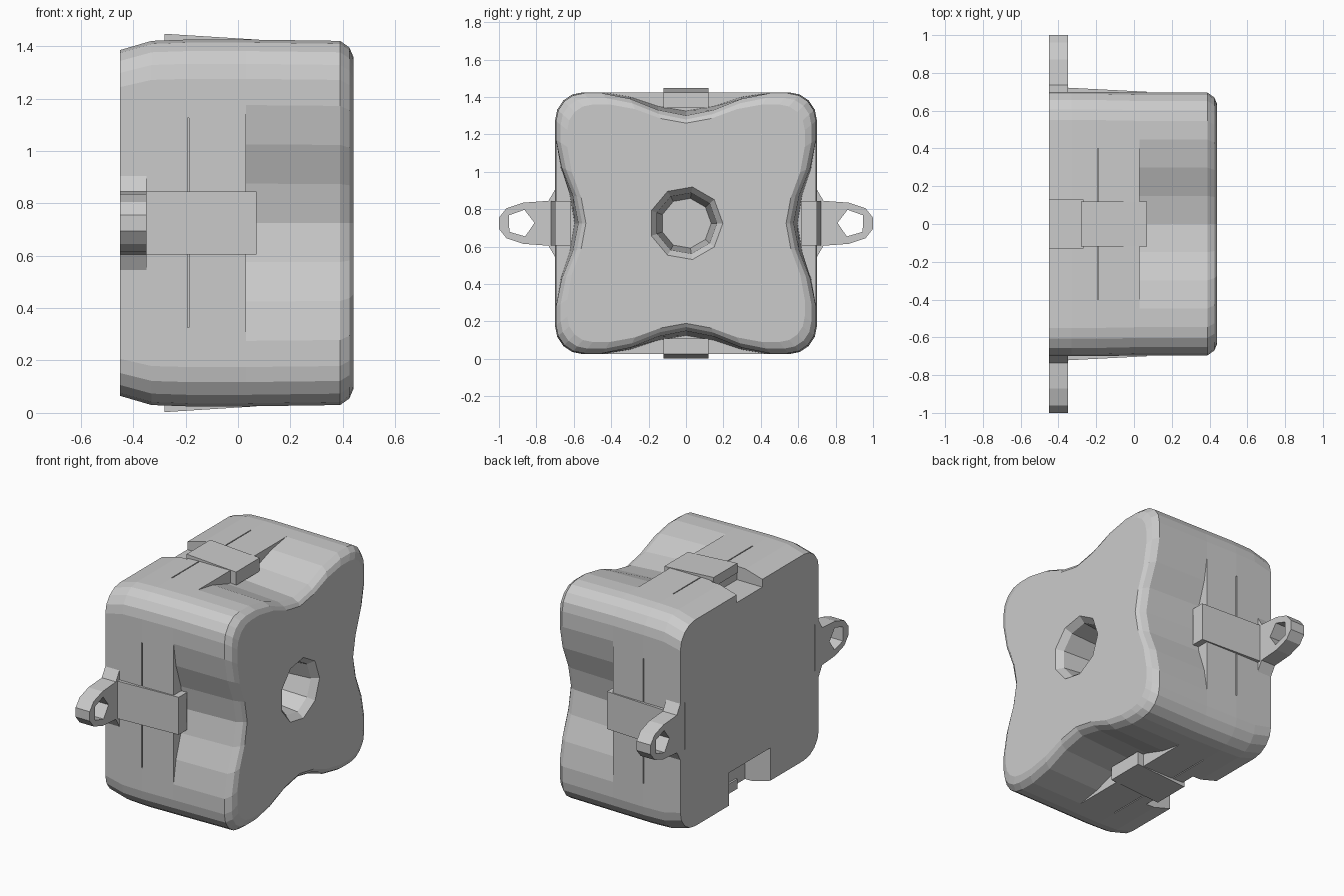
import bpy, bmesh
from math import sin, cos, pi
from mathutils import Matrix, Vector

if "Cube" in bpy.data.objects:
    bpy.data.objects.remove(bpy.data.objects["Cube"])

CZ = 0.725  # height of the housing axis


def make(name, bm):
    bmesh.ops.remove_doubles(bm, verts=bm.verts, dist=1e-4)
    bmesh.ops.recalc_face_normals(bm, faces=bm.faces)
    me = bpy.data.meshes.new(name)
    bm.to_mesh(me)
    bm.free()
    ob = bpy.data.objects.new(name, me)
    bpy.context.collection.objects.link(ob)
    return ob


def loft(name, rings):
    bm = bmesh.new()
    rows = [[bm.verts.new(p) for p in r] for r in rings]
    n = len(rows[0])
    for a, b in zip(rows, rows[1:]):
        for i in range(n):
            j = (i + 1) % n
            bm.faces.new((a[i], a[j], b[j], b[i]))
    bm.faces.new(rows[0])
    bm.faces.new(rows[-1])
    return make(name, bm)


def box(name, lo, hi, turn=0):
    """Box relative to the axis, turned about it in quarter turns."""
    ring = [(0, 0), (1, 0), (1, 1), (0, 1)]
    ob = loft(name, [[(x, (lo[1], hi[1])[a], (lo[2], hi[2])[b]) for a, b in ring]
                     for x in (lo[0], hi[0])])
    ob.data.transform(Matrix.Translation((0, 0, CZ)) @ Matrix.Rotation(turn * pi / 2, 4, 'X'))
    return ob


def cut(ob, cutter):
    cutter.hide_render = True
    mod = ob.modifiers.new("cut", 'BOOLEAN')
    mod.operation, mod.solver, mod.object = 'DIFFERENCE', 'EXACT', cutter
    bpy.context.view_layer.objects.active = ob
    bpy.ops.object.modifier_apply(modifier=mod.name)
    bpy.data.objects.remove(cutter)


def section(x, hy, hz, dip):
    """Rounded square with a concave dip in the middle of each side."""
    pts = []
    for k in range(4):
        side = []
        for t in (-.45, -.3, -.15, 0, .15, .3, .45):
            side.append((t, .7 - dip * cos(pi * t / .9) ** 2))
        for i in range(5):
            a = pi / 2 * (1 - i / 4)
            side.append((.55 + .15 * cos(a), .55 + .15 * sin(a)))
        c, s = round(cos(k * pi / 2)), round(sin(k * pi / 2))
        pts += [(x, (u * c + v * s) * hy / .7, CZ + (v * c - u * s) * hz / .7) for u, v in side]
    return pts


# Housing with scallops that start at a step
body = loft("housing", [section(*s) for s in (
    (-.45, .70, .66, 0), (-.33, .70, .695, 0), (-.19, .70, .70, 0), (.03, .695, .70, 0),
    (.03, .695, .70, .10), (.39, .695, .695, .12), (.425, .67, .67, .12), (.44, .635, .635, .11))])

# Tapered blind hole in the front
hole = loft("hole_cutter", [[(x, r * cos(2 * pi * i / 9), CZ + r * sin(2 * pi * i / 9))
                             for i in range(9)] for x, r in ((.12, .135), (.40, .165), (.45, .205))])
cut(body, hole)

# Notches at the back edge and thin seams on each side
cut(body, box("bottom_notch", (-.5, -.21, -.8), (-.27, .21, -.45)))
cut(body, box("top_notch", (-.5, -.13, .61), (-.27, .13, .8)))
for s in (-1, 1):
    y = sorted((s * .655, s * .8))
    cut(body, box("side_notch", (-.5, y[0], -.13), (-.36, y[1], .17)))
for k in range(4):
    cut(body, box("seam", (-.193, -.40, .66), (-.187, .40, .8), k))

# Sloping clips on all four sides; the side ones reach back to the ears
for k, name in enumerate(("top_clip", "left_clip", "bottom_clip", "right_clip")):
    x0 = -.28 if k % 2 == 0 else -.36
    prof = [(x0, .66), (.07, .615), (.07, .70), (x0, .722)]
    clip = loft(name, [[(x, t, v) for x, v in prof] for t in (-.12, .12)])
    clip.data.transform(Matrix.Translation((0, 0, CZ)) @ Matrix.Rotation(k * pi / 2, 4, 'X'))

# Mounting ears with five-sided screw holes
half = [(.66, .18), (.70, .18), (.735, .12), (.87, .11), (.96, .08), (1.0, .03)]
outline = half + [(y, -z) for y, z in reversed(half)]
for s, name in ((-1, "left_ear"), (1, "right_ear")):
    ear = loft(name, [[(x, s * y, CZ + z) for y, z in outline] for x in (-.45, -.35)])
    screw = loft("screw_cutter", [[(x, s * (.885 + .075 * cos(2 * pi * i / 5 + .6)),
                                    CZ + .075 * sin(2 * pi * i / 5 + .6)) for i in range(5)]
                                  for x in (-.5, -.3)])
    cut(ear, screw)
